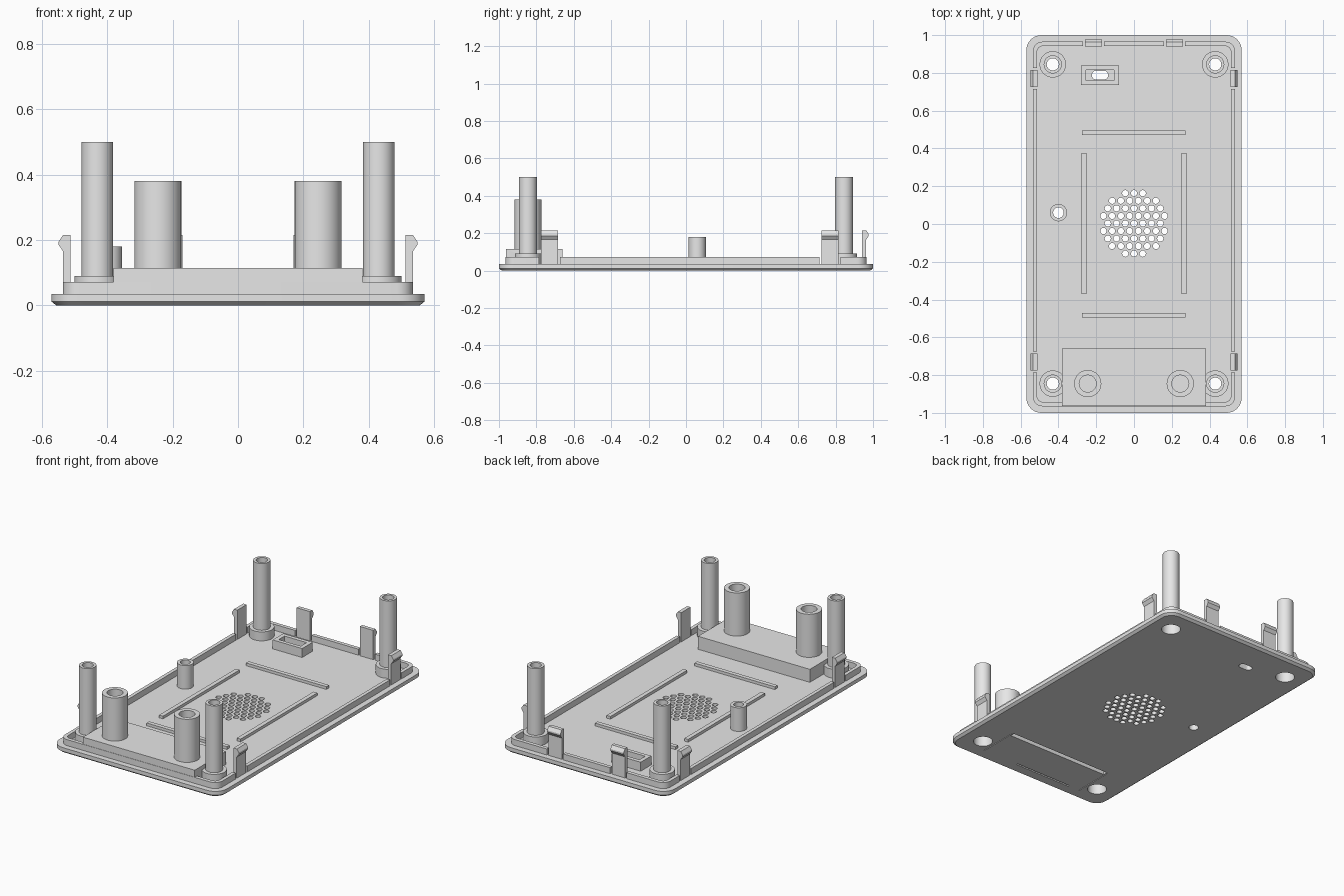
import bpy, bmesh, math

if "Cube" in bpy.data.objects:
    bpy.data.objects.remove(bpy.data.objects["Cube"])

grey = bpy.data.materials.new("light grey plastic")
grey.diffuse_color = (0.8, 0.8, 0.8, 1)
grey.use_nodes = True
grey.node_tree.nodes["Principled BSDF"].inputs["Base Color"].default_value = grey.diffuse_color


def circle(r, n=32, cx=0, cy=0):
    return [(cx + r * math.cos(2 * math.pi * i / n), cy + r * math.sin(2 * math.pi * i / n)) for i in range(n)]


def round_rect(hx, hy, r, cx=0, cy=0, n=8):
    pts = []
    for k, (sx, sy) in enumerate([(1, 1), (-1, 1), (-1, -1), (1, -1)]):
        for i in range(n + 1):
            a = math.pi / 2 * (k + i / n)
            pts.append((cx + sx * (hx - r) + r * math.cos(a), cy + sy * (hy - r) + r * math.sin(a)))
    return pts


def rect(x0, x1, y0, y1):
    return [(x0, y0), (x1, y0), (x1, y1), (x0, y1)]


def stack(bm, layers, closed=False):
    """Skin matching loops; cap the ends, or join last to first when closed."""
    rings = [[bm.verts.new((x, y, z)) for x, y in pts] for pts, z in layers]
    n = len(rings[0])
    pairs = list(zip(rings, rings[1:])) + ([(rings[-1], rings[0])] if closed else [])
    for a, b in pairs:
        for i in range(n):
            j = (i + 1) % n
            bm.faces.new((a[i], a[j], b[j], b[i]))
    if not closed:
        bm.faces.new(rings[0][::-1])
        bm.faces.new(rings[-1])


def prism(bm, pts, z0, z1):
    stack(bm, [(pts, z0), (pts, z1)])


def finish(name, bm, hidden=False, cutter=None):
    bmesh.ops.recalc_face_normals(bm, faces=bm.faces)
    me = bpy.data.meshes.new(name)
    bm.to_mesh(me)
    bm.free()
    me.materials.append(grey)
    ob = bpy.data.objects.new(name, me)
    bpy.context.collection.objects.link(ob)
    if cutter:
        mod = ob.modifiers.new("cut", 'BOOLEAN')
        mod.operation, mod.solver, mod.object = 'DIFFERENCE', 'EXACT', cutter
        ev = ob.evaluated_get(bpy.context.evaluated_depsgraph_get())
        cut = bpy.data.meshes.new_from_object(ev)
        ob.modifiers.clear()
        ob.data = cut
    if hidden:
        ob.hide_render = True
        ob.display_type = 'WIRE'
    else:
        bpy.ops.object.select_all(action='DESELECT')
        ob.select_set(True)
        bpy.context.view_layer.objects.active = ob
        bpy.ops.object.shade_smooth_by_angle(angle=math.radians(30))
    return ob


def solid(name, pts, z0, z1, cutter=None):
    bm = bmesh.new()
    prism(bm, pts, z0, z1)
    return finish(name, bm, cutter=cutter)


def lathe(name, cx, cy, profile):
    bm = bmesh.new()
    stack(bm, [(circle(r, 32, cx, cy), z) for r, z in profile], closed=True)
    return finish(name, bm)


corners = [(sx * 0.43, sy * 0.845) for sx in (-1, 1) for sy in (-1, 1)]

# Cutter: screw holes, speaker grille, port, small post hole, hatch grooves
bm = bmesh.new()
for cx, cy in corners:
    prism(bm, circle(0.055, 32, cx, cy), -0.05, 0.07)
for row, count in enumerate([3, 6, 7, 8, 7, 8, 7, 6, 3]):
    for i in range(count):
        prism(bm, circle(0.0165, 16, (i - (count - 1) / 2) * 0.0463, 0.003 + (row - 4) * 0.04), -0.05, 0.2)
prism(bm, circle(0.028, 32, -0.4, 0.06), -0.05, 0.2)
prism(bm, round_rect(0.042, 0.022, 0.018, -0.18, 0.788), -0.05, 0.2)
prism(bm, rect(-0.35, 0.35, -0.69, -0.662), -0.05, 0.09)
for s in (-1, 1):
    prism(bm, rect(s * 0.358 - 0.002, s * 0.358 + 0.002, -0.92, -0.665), -0.05, 0.006)
prism(bm, rect(-0.28, 0.11, -0.925, -0.915), -0.05, 0.02)
holes = finish("hole_cutter", bm, hidden=True)

# Base plate with chamfered underside
bm = bmesh.new()
stack(bm, [(round_rect(0.555, 0.985, 0.065), 0), (round_rect(0.57, 1, 0.08), 0.012),
           (round_rect(0.57, 1, 0.08), 0.035)])
finish("base_plate", bm, cutter=holes)

# Battery box
solid("battery_box", rect(-0.38, 0.38, -0.963, -0.66), 0.03, 0.115, cutter=holes)

# Clip places: (centre x, centre y, outward direction)
side_clips = [(s, y) for s in (-1, 1) for y in (-0.73, 0.77)]
rear_clips = [-0.215, 0.215]

# Rim wall, interrupted at every clip
bm = bmesh.new()
for s, y in side_clips:
    prism(bm, rect(s * 0.524 - 0.05, s * 0.524 + 0.05, y - 0.056, y + 0.056), 0.034, 0.2)
for x in rear_clips:
    prism(bm, rect(x - 0.056, x + 0.056, 0.9, 1.0), 0.034, 0.2)
gaps = finish("rim_gap_cutter", bm, hidden=True)
bm = bmesh.new()
outer, inner = round_rect(0.535, 0.965, 0.05), round_rect(0.513, 0.942, 0.03)
stack(bm, [(outer, 0.03), (outer, 0.072), (inner, 0.072), (inner, 0.03)], closed=True)
finish("rim_wall", bm, cutter=gaps)

# Snap clips: hooked profile (outward distance, height) swept along the edge
HOOK = [(-0.011, 0.03), (0.011, 0.03), (0.011, 0.165), (0.025, 0.185), (0.025, 0.195),
        (0.012, 0.215), (-0.011, 0.215)]


def clip(name, place):
    bm = bmesh.new()
    ends = [[bm.verts.new(place(d, w, z)) for d, z in HOOK] for w in (-0.045, 0.045)]
    for i in range(len(HOOK)):
        j = (i + 1) % len(HOOK)
        bm.faces.new((ends[0][i], ends[0][j], ends[1][j], ends[1][i]))
    bm.faces.new(ends[0])
    bm.faces.new(ends[1])
    finish(name, bm)


for s, y in side_clips:
    clip("side_clip", lambda d, w, z: (s * (0.523 + d), y + w, z))
for x in rear_clips:
    clip("rear_clip", lambda d, w, z: (x + w, 0.952 + d, z))

# Corner screw posts with counterbored bosses
for cx, cy in corners:
    lathe("screw_post", cx, cy, [(0.055, 0.03), (0.07, 0.03), (0.07, 0.09), (0.048, 0.09),
                                 (0.048, 0.5), (0.032, 0.5), (0.032, 0.07), (0.055, 0.07)])

# Wide hollow pillars on the battery box
for s in (-1, 1):
    lathe("box_pillar", s * 0.245, -0.845, [(0.072, 0.11), (0.072, 0.38), (0.045, 0.38), (0.045, 0.11)])

# Small hollow post
lathe("small_post", -0.4, 0.06, [(0.046, 0.03), (0.046, 0.18), (0.028, 0.18), (0.028, 0.03)])

# Port frame
bm = bmesh.new()
outer, inner = rect(-0.28, -0.08, 0.737, 0.84), rect(-0.255, -0.105, 0.76, 0.816)
stack(bm, [(outer, 0.03), (outer, 0.09), (inner, 0.09), (inner, 0.03)], closed=True)
finish("port_frame", bm)

# Low ribs around the grille
for s in (-1, 1):
    solid("cross_rib", rect(-0.275, 0.272, s * 0.483 - 0.013, s * 0.483 + 0.013), 0.03, 0.052)
    solid("long_rib", rect(s * 0.264 - 0.013, s * 0.264 + 0.013, -0.37, 0.375), 0.03, 0.052)
